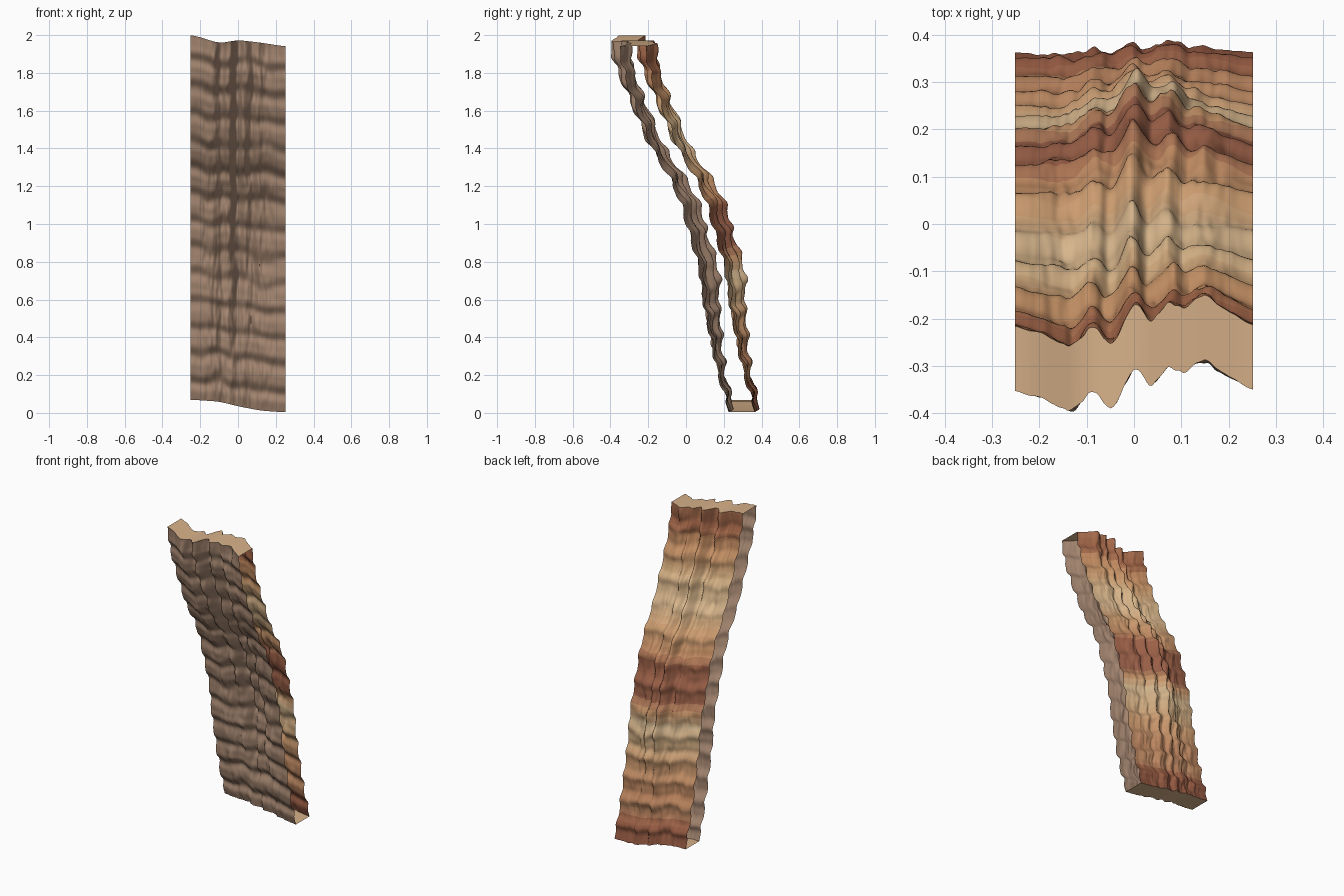
import bpy, bmesh, math
from mathutils import Vector, noise

if "Cube" in bpy.data.objects:
    bpy.data.objects.remove(bpy.data.objects["Cube"])

COLS, ROWS, DEPTH = 110, 200, 0.137


def lerp_table(table, v):
    """Piecewise linear lookup in [(key, value), ...]; values are floats or tuples."""
    if v <= table[0][0]:
        return table[0][1]
    for (a, p), (b, q) in zip(table, table[1:]):
        if v <= b:
            f = (v - a) / (b - a)
            if isinstance(p, tuple):
                return tuple(m + (n - m) * f for m, n in zip(p, q))
            return p + (q - p) * f
    return table[-1][1]


def soft(table, v, r):
    """Lookup averaged over a small window, rounding the corners."""
    return sum(lerp_table(table, v + r * k) for k in (-1, -.5, 0, .5, 1)) / 5


# Slanted top and bottom edges
BOTTOM = [(-.25, .07), (-.1, .06), (0, .035), (.12, .012), (.25, .003)]
TOP = [(-.25, 2.0), (-.22, 1.995), (-.1, 1.957), (0, 1.974), (.12, 1.96), (.25, 1.94)]

# Leaning profile of the banded face: height -> y
LEAN = [(0, .372), (.2, .315), (.4, .27), (.6, .23), (.8, .205), (1.0, .145), (1.15, .105),
        (1.27, .05), (1.4, -.03), (1.6, -.11), (1.8, -.187), (1.97, -.217)]

# Vertical ribs: offsets at RIB_X for several heights
RIB_X = (-.25, -.13, -.085, -.05, 0, .03, .085, .102, .14, .25)
RIBS = [
    (0.0, (0, -.005, .008, -.01, .022, .003, .028, .015, .01, 0)),
    (.25, (0, 0, .025, .01, .04, .02, .04, .02, .02, 0)),
    (.7, (0, 0, .045, .03, .11, .055, .085, .035, .03, 0)),
    (1.1, (0, .005, .045, .02, .105, .04, .08, .03, .05, 0)),
    (1.4, (0, -.025, .02, -.02, .065, -.005, .055, .01, .03, 0)),
    (1.97, (0, -.047, .008, -.048, .056, .003, .058, .03, .065, 0)),
]


def surface(x, t):
    h = .03 + 1.94 * t
    fade = min(1, (1 - abs(x) / .25) * 2.5)
    # Ribs wander sideways a little as they rise
    xs = x + fade * .014 * noise.noise(Vector((x * 8, h * 5, 3)))
    rib = soft(list(zip(RIB_X, lerp_table(RIBS, h))), xs, .012)
    # Horizontal strata ledges
    p = 2 * math.pi * (h - 1.87) / .143 + fade * 2 * noise.noise(Vector((x * 9, h * 2, 1)))
    ledge = -.009 * math.sin(p) - .002 * math.sin(2 * p + 1)
    ledge += .005 * noise.noise(Vector((2, 2, h * 20)))
    ends = min(1, t / .04, (1 - t) / .04)
    rough = .011 * noise.noise(Vector((x * 28, h * 8, 7))) + .006 * noise.noise(Vector((x * 65, h * 14, 4)))
    y = soft(LEAN, h, .04) + rib + ledge * ends + rough * fade
    z = soft(BOTTOM, x, .03) * (1 - t) + soft(TOP, x, .03) * t
    return Vector((x, y, z))


def material(name, rgb):
    m = bpy.data.materials.new(name)
    m.diffuse_color = [(c / 255) ** 2.2 for c in rgb] + [1]
    m.use_nodes = True
    m.node_tree.nodes["Principled BSDF"].inputs["Base Color"].default_value = m.diffuse_color
    return m


def sheet(name, rows, point, mats, row_mat, flip=False):
    """Grid across the width; point(x, t) gives each vertex."""
    bm = bmesh.new()
    grid = [[bm.verts.new(point(-.252 + .504 * i / COLS, j / rows)) for i in range(COLS + 1)]
            for j in range(rows + 1)]
    for j in range(rows):
        for i in range(COLS):
            quad = [grid[j][i], grid[j][i + 1], grid[j + 1][i + 1], grid[j + 1][i]]
            f = bm.faces.new(quad[::-1] if flip else quad)
            f.material_index = row_mat(j)
    me = bpy.data.meshes.new(name)
    bm.to_mesh(me)
    bm.free()
    for m in mats:
        me.materials.append(m)
    ob = bpy.data.objects.new(name, me)
    bpy.context.collection.objects.link(ob)
    bpy.ops.object.select_all(action='DESELECT')
    ob.select_set(True)
    bpy.context.view_layer.objects.active = ob
    bpy.ops.object.shade_smooth_by_angle(angle=math.radians(60))


# Sandstone colours by height
STRATA = [(0, (138, 84, 64)), (.13, (150, 92, 68)), (.2, (190, 138, 100)), (.3, (182, 128, 92)),
          (.5, (200, 150, 108)), (.6, (204, 166, 124)), (.74, (210, 180, 140)),
          (.82, (196, 146, 104)), (.9, (150, 94, 72)), (1.1, (154, 96, 72)),
          (1.18, (192, 138, 98)), (1.3, (204, 156, 112)), (1.42, (216, 182, 140)),
          (1.58, (214, 178, 134)), (1.7, (198, 148, 104)), (1.82, (190, 134, 94)),
          (1.88, (152, 94, 68)), (2, (164, 108, 78))]
BANDS = 50
strata = [material(f"stratum_{k}", lerp_table(STRATA, 2 * (k + .5) / BANDS)) for k in range(BANDS)]
rear = material("rear_stone", (162, 132, 111))
cap = material("cap_stone", (214, 176, 136))

back = Vector((0, -DEPTH, 0))

# Banded cliff face
sheet("cliff_face", ROWS, surface, strata, lambda j: j * BANDS // ROWS, flip=True)
# Plain rear sheet with the same relief
sheet("rear_face", ROWS, lambda x, t: surface(x, t) + back, [rear], lambda j: 0)
# Strips closing top and bottom; the two ends stay open
sheet("top_cap", 2, lambda x, t: surface(x, 1) + back * (1 - t), [cap], lambda j: 0)
sheet("bottom_cap", 2, lambda x, t: surface(x, 0) + back * (1 - t), [cap], lambda j: 0, flip=True)
